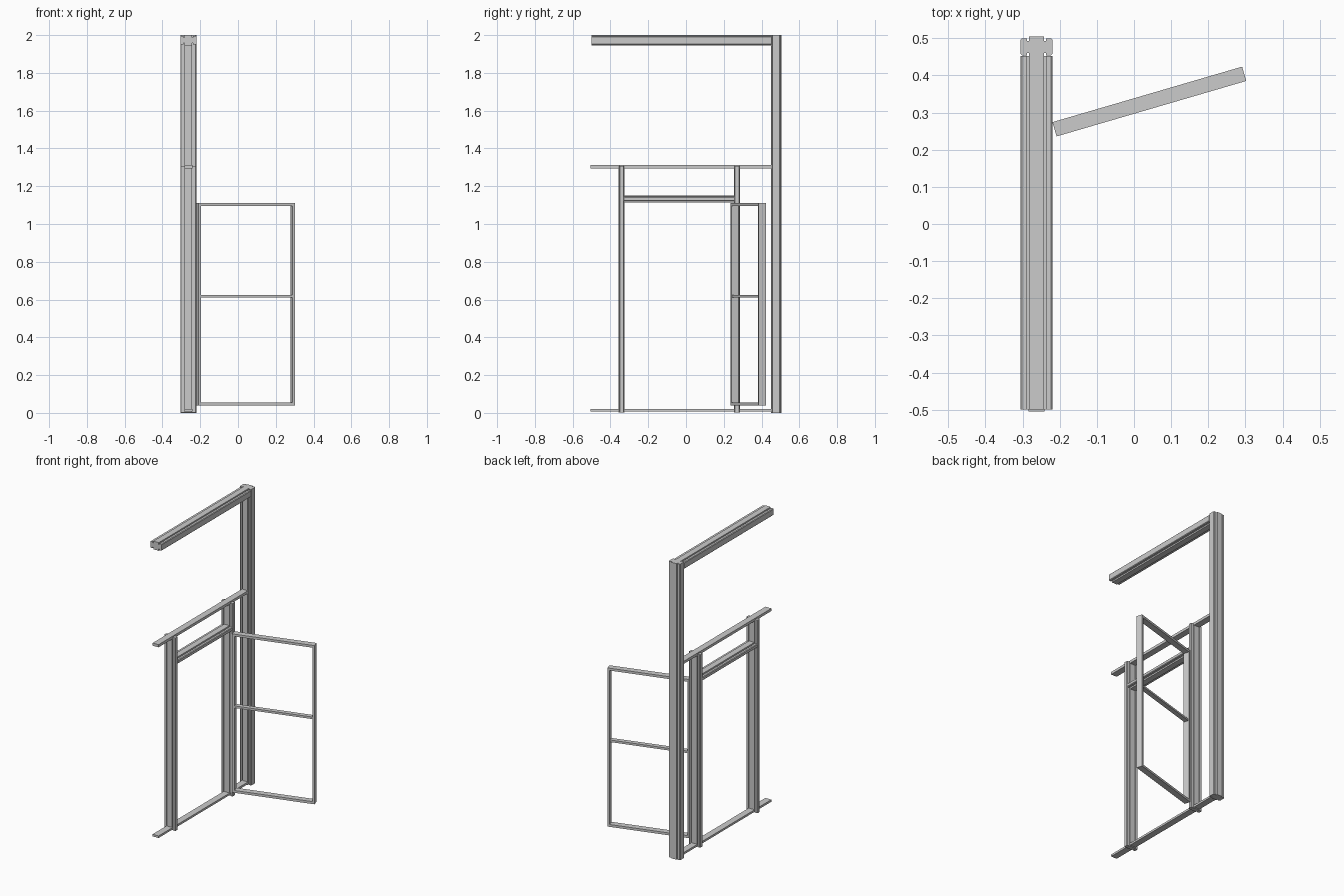
import bpy, bmesh, math
from mathutils import Vector, Matrix

if "Cube" in bpy.data.objects:
    bpy.data.objects.remove(bpy.data.objects["Cube"])

CX = -0.2625  # centre line of the wall frame


def prism(name, profile, start, end, u, v):
    """Extrude a closed profile, laid out on axes u and v, from start to end."""
    bm = bmesh.new()
    start, end, u, v = (Vector(a) for a in (start, end, u, v))
    rings = [[bm.verts.new(o + u * a + v * b) for a, b in profile] for o in (start, end)]
    n = len(profile)
    for i in range(n):
        j = (i + 1) % n
        bm.faces.new((rings[0][i], rings[0][j], rings[1][j], rings[1][i]))
    for r in rings:
        bm.faces.new(r)
    bmesh.ops.recalc_face_normals(bm, faces=bm.faces)
    me = bpy.data.meshes.new(name)
    bm.to_mesh(me)
    bm.free()
    ob = bpy.data.objects.new(name, me)
    bpy.context.collection.objects.link(ob)
    return ob


def grooved(depth, groove=0.012, step=0.005):
    """Extruded-frame section: raised middle band, a groove each side, chamfered flanges."""
    h, w, c = depth / 2, 0.0425, 0.004
    s = h - step
    half = [(-w, s - c), (-w + c, s), (-0.025, s), (-0.025, h - groove), (-0.02, h - groove),
            (-0.02, h), (0.02, h), (0.02, h - groove), (0.025, h - groove),
            (0.025, s), (w - c, s), (w, s - c)]
    return half + [(a, -b) for a, b in reversed(half)]


def rect(w, h):
    return [(-w / 2, -h / 2), (w / 2, -h / 2), (w / 2, h / 2), (-w / 2, h / 2)]


X, Y, Z = (1, 0, 0), (0, 1, 0), (0, 0, 1)

# tall post and overhead beam
prism("corner_post", grooved(0.056), (CX, 0.477, 0), (CX, 0.477, 2), X, Y)
prism("top_beam", grooved(0.055), (CX, -0.5, 1.9725), (CX, 0.452, 1.9725), X, Z)

# thin rails running the length of the wall
for name, z, h in (("middle_rail", 1.304, 0.018), ("floor_rail", 0.014, 0.014)):
    prism(name, rect(0.044, h), (CX, -0.505, z), (CX, 0.452, z), X, Z)

# door jambs and transom
for name, y in (("latch_jamb", -0.341), ("hinge_jamb", 0.27)):
    prism(name, grooved(0.031, 0.008, 0.002), (CX, y, 0.002), (CX, y, 1.306), X, Y)
prism("transom", grooved(0.036, 0.01, 0.006), (CX, -0.328, 1.133), (CX, 0.257, 1.133), X, Z)

# open door leaf, modelled along x then swung about its hinge edge
L, T, S, B, H = 0.532, 0.04, 0.014, 0.04, 1.112
leaf = []
for name, x in (("door_hinge_stile", S / 2), ("door_free_stile", L - S / 2)):
    leaf.append(prism(name, rect(S, T), (x, 0, B), (x, 0, H), X, Y))
for name, z, t, h in (("door_bottom_rail", B + 0.008, T, 0.016),
                      ("door_middle_rail", 0.618, 0.03, 0.014),
                      ("door_top_rail", H - 0.008, T, 0.016)):
    leaf.append(prism(name, rect(t, h), (S, 0, z), (L - S, 0, z), Y, Z))
swing = Matrix.Translation((-0.214, 0.255, 0)) @ Matrix.Rotation(math.radians(16.3), 4, 'Z')
for ob in leaf:
    ob.data.transform(swing)
